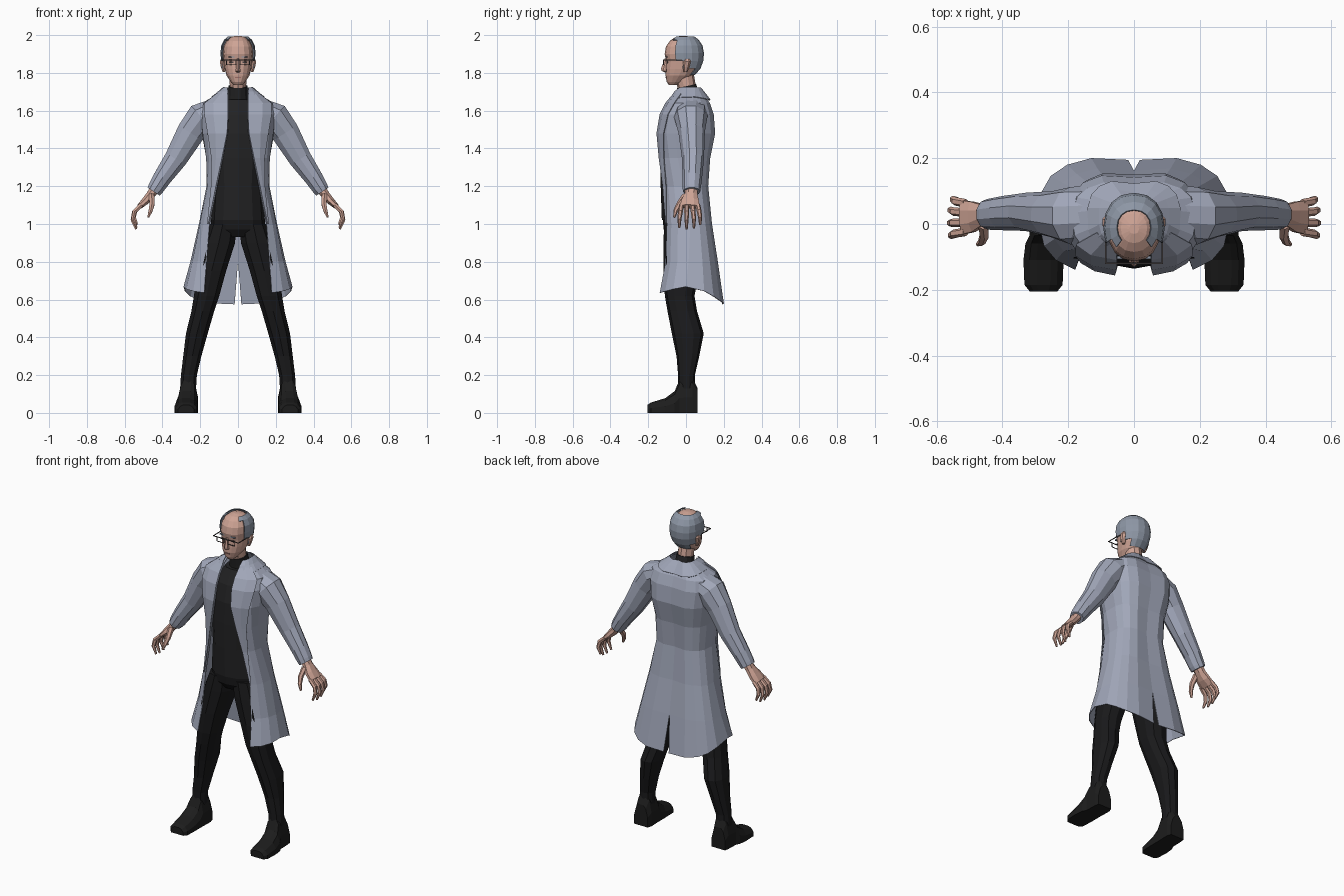
import bpy, bmesh, math
from mathutils import Vector


def material(name, *rgb):
    m = bpy.data.materials.new(name)
    m.diffuse_color = (*rgb, 1)
    return m


COAT = material("blue grey cloth", .36, .39, .49)
SKIN = material("skin", .62, .37, .30)
HAIR = material("grey hair", .27, .31, .38)
SHIRT = material("black knit", .016, .016, .017)
TROUSER = material("black trouser", .010, .010, .011)
SHOE = material("black leather", .012, .012, .012)
FRAME = material("dark frame", .07, .06, .06)
LIP = material("lip", .33, .15, .13)


def finish(name, bm, mat, mirror=False, thick=0):
    bmesh.ops.recalc_face_normals(bm, faces=bm.faces[:])
    me = bpy.data.meshes.new(name)
    bm.to_mesh(me)
    bm.free()
    me.materials.append(mat)
    ob = bpy.data.objects.new(name, me)
    bpy.context.collection.objects.link(ob)
    if mirror:
        mod = ob.modifiers.new("mirror", 'MIRROR')
        mod.merge_threshold = .001
    if thick:
        mod = ob.modifiers.new("cloth", 'SOLIDIFY')
        mod.thickness, mod.offset = thick, 0
    return ob


def loft(name, rings, mat, mirror=False, closed=True, thick=0, keep=None):
    """Bridge a list of rings; keep is an optional rule on face centres."""
    bm = bmesh.new()
    vs = [[bm.verts.new(p) for p in r] for r in rings]
    n = len(vs[0])
    for a, b in zip(vs, vs[1:]):
        for i in range(n if closed else n - 1):
            j = (i + 1) % n
            bm.faces.new((a[i], a[j], b[j], b[i]))
    if closed and not keep:
        bm.faces.new(vs[0])
        bm.faces.new(vs[-1])
    if keep:
        bad = [f for f in bm.faces if not keep(f.calc_center_median())]
        bmesh.ops.delete(bm, geom=bad, context='FACES')
    return finish(name, bm, mat, mirror, thick)


def spow(v, e):
    return math.copysign(abs(v) ** e, v)


def level(z, cx, rx, yf, yb, n=12, e=.85):
    """Horizontal rounded ring between front yf and back yb."""
    ts = [2 * math.pi * i / n for i in range(n)]
    return [Vector((cx + rx * spow(math.sin(t), e),
                    (yf + yb) / 2 - (yb - yf) / 2 * spow(math.cos(t), e), z)) for t in ts]


def tube(name, pts, mat, n=8, mirror=True):
    """Limb along points (x, y, z, radius across, radius along y)."""
    ps = [Vector(p[:3]) for p in pts]
    rings = []
    for i, p in enumerate(pts):
        d = (ps[min(i + 1, len(ps) - 1)] - ps[max(i - 1, 0)]).normalized()
        a = d.cross(Vector((0, 1, 0))).normalized()
        b = a.cross(d)
        ts = [2 * math.pi * (k + .5) / n for k in range(n)]
        rings.append([ps[i] + a * p[3] * math.cos(t) + b * p[4] * math.sin(t) for t in ts])
    return loft(name, rings, mat, mirror)


def boxes(name, items, mat, mirror=False):
    bm = bmesh.new()
    for c, s in items:
        r = bmesh.ops.create_cube(bm, size=1)
        for v in r["verts"]:
            v.co = Vector([c[k] + v.co[k] * s[k] for k in range(3)])
    return finish(name, bm, mat, mirror)


# Coat levels: front edge x, side x, front y, back y, z at front, side, back
ROWS = [(.178, .287, -.155, .205, .63, .67, .575),
        (.167, .25, -.125, .172, .8, .8, .8),
        (.15, .205, -.122, .14, 1.0, 1.0, 1.0),
        (.11, .165, -.13, .12, 1.2, 1.2, 1.2),
        (.08, .168, -.14, .132, 1.35, 1.35, 1.35),
        (.055, .19, -.147, .16, 1.48, 1.48, 1.48),
        (.05, .2, -.13, .152, 1.58, 1.58, 1.58),
        (.05, .185, -.10, .13, 1.64, 1.64, 1.64),
        (.05, .11, -.06, .10, 1.69, 1.69, 1.68),
        (.05, .075, -.035, .08, 1.71, 1.715, 1.71)]


def coat_point(row, u, grow=0):
    """Point on half the coat: u runs 0 (front edge) to 1 (centre back)."""
    xf, xs, yf, yb, zf, zs, zb = row
    t0 = math.asin((xf / xs) ** (1 / .7))
    t = t0 + (math.pi - t0) * u
    c = math.cos(t)
    z = zs + (zf - zs) * max(c, 0) + (zb - zs) * max(-c, 0)
    x = (xs + grow) * abs(math.sin(t)) ** .7
    y = (yf + yb) / 2 - ((yb - yf) / 2 + grow) * spow(c, .7)
    if u == 1:                                  # centre back seam and open vent
        x = .018 if z < .7 else 0
        y -= .012
    return Vector((x, y, z))


US = [i / 8 for i in range(9)]
loft("coat", [[coat_point(r, u) for u in US] for r in ROWS], COAT, True, False, .004)
# Lapel narrows down the front edge
LAPEL = [.02, .10, .16, .22, .26, .30, .30]
loft("lapel", [[coat_point(r, w * k, .009) for k in (0, .5, 1)]
               for r, w in zip(ROWS[2:9], LAPEL)], COAT, True, False, .004)
# Folded collar round the neck
COLLAR = [(.052, .135, -.085, .128, 1.655, 1.675, 1.655),
          (.052, .10, -.06, .10, 1.70, 1.70, 1.69),
          (.052, .07, -.04, .075, 1.72, 1.725, 1.72)]
loft("collar", [[coat_point(r, u, .006) for u in US] for r in COLLAR], COAT, True, False, .004)
# Sleeves
tube("sleeve", [(.12, .03, 1.61, .06, .085), (.19, .025, 1.565, .087, .088),
                (.25, .03, 1.485, .078, .070), (.33, .037, 1.345, .063, .058),
                (.40, .033, 1.245, .051, .052), (.435, .03, 1.19, .045, .048),
                (.447, .03, 1.172, .040, .046)], COAT, 10)

# Shirt and roll neck
loft("shirt", [level(*r) for r in [
    (1.02, 0, .142, -.128, .10), (1.2, 0, .13, -.134, .10), (1.35, 0, .14, -.136, .11),
    (1.48, 0, .14, -.133, .12), (1.58, 0, .13, -.108, .11), (1.66, 0, .075, -.062, .08)]], SHIRT)
tube("roll_neck", [(0, .03, 1.63, .062, .072), (0, .012, 1.69, .054, .058),
                   (0, .003, 1.73, .052, .053)], SHIRT, 12, False)

# Trousers
loft("trouser_hips", [level(*r) for r in [
    (.93, 0, .11, -.09, .08), (.97, 0, .145, -.118, .10), (1.03, 0, .142, -.124, .10)]], TROUSER)
loft("trouser_leg", [level(*r, n=10) for r in [
    (1.0, .08, .075, -.115, .10), (.9, .102, .09, -.12, .10), (.75, .14, .08, -.12, .07),
    (.62, .166, .07, -.112, .045), (.54, .186, .063, -.098, .058), (.42, .218, .06, -.075, .094),
    (.3, .242, .05, -.05, .07), (.2, .26, .044, -.042, .047), (.1, .266, .044, -.04, .047)]],
    TROUSER, True)

# Shoes, lofted from toe to heel: y, centre x, half width, top z
SHOES = [(-.205, .275, .042, .042), (-.185, .275, .058, .055), (-.11, .275, .061, .078),
         (-.06, .272, .058, .115), (-.035, .266, .052, .175), (.035, .264, .052, .185),
         (.062, .266, .046, .13)]
loft("shoe", [[Vector((cx + a * w, y, b * h)) for a, b in
               ((-1, 0), (-1, .45), (-.7, .85), (-.35, 1), (.35, 1), (.7, .85), (1, .45), (1, 0))]
              for y, cx, w, h in SHOES], SHOE, True)

# Hands
tube("palm", [(.438, .03, 1.19, .028, .034), (.462, .027, 1.155, .025, .036),
              (.49, .022, 1.122, .022, .05), (.522, .02, 1.092, .015, .056)], SKIN)
for i, (y0, y1, s) in enumerate([(.063, .075, .85), (.034, .042, 1), (.004, .003, 1.04),
                                 (-.024, -.035, .97)]):
    mid = (y0 + y1) / 2
    tube(f"finger_{i + 1}", [(.512, y0, 1.10, .013, .013),
                             (.512 + .037 * s, mid, 1.10 - .035 * s, .013, .013),
                             (.512 + .045 * s, y1, 1.10 - .075 * s, .011, .011),
                             (.512 + .026 * s, y1, 1.10 - .122 * s, .006, .006)], SKIN, 6)
tube("thumb", [(.458, .0, 1.15, .017, .02), (.455, -.035, 1.105, .015, .016),
               (.463, -.055, 1.07, .012, .012), (.475, -.062, 1.035, .006, .006)], SKIN, 6)

# Head and neck
HEAD = [(1.735, 0, .022, -.09, -.05), (1.752, 0, .038, -.102, -.01), (1.785, 0, .06, -.108, .035),
        (1.82, 0, .070, -.108, .065), (1.86, 0, .076, -.105, .08), (1.90, 0, .08, -.113, .083),
        (1.94, 0, .076, -.106, .076), (1.97, 0, .061, -.085, .056), (1.988, 0, .04, -.058, .032),
        (1.996, 0, .015, -.03, 0)]
loft("head", [level(*r, n=16, e=.9) for r in HEAD], SKIN)
tube("neck", [(0, .012, 1.69, .045, .046), (0, -.012, 1.80, .047, .052)], SKIN, 10, False)


# Hair covers the sides and back, leaving a bald crown
def has_hair(c):
    back = c.y > .03 and c.z < 1.99
    side = abs(c.x) > .05 and c.y > -.06 and c.z > 1.87
    temple = abs(c.x) > .05 and c.y > .0 and c.z > 1.83
    return back or side or temple


loft("hair", [level(z + .004, 0, rx + .011, yf - .006, yb + .01, n=16, e=.9)
              for z, _, rx, yf, yb in HEAD[2:9]], HAIR, keep=has_hair, thick=.004)

# Nose, ears, mouth, eyes and brows
loft("nose", [level(*r, n=6, e=1) for r in [
    (1.875, 0, .007, -.114, -.08), (1.822, 0, .013, -.132, -.08),
    (1.81, 0, .017, -.128, -.08), (1.803, 0, .011, -.112, -.08)]], SKIN)
loft("ear", [level(*r, n=6, e=1) for r in [
    (1.805, .075, .008, -.012, .008), (1.83, .08, .012, -.016, .018),
    (1.86, .085, .013, -.016, .026), (1.873, .084, .007, -.008, .02)]], SKIN, True)
boxes("mouth", [((0, -.106, 1.776), (.034, .006, .005))], LIP)
boxes("eye", [((.034, -.098, 1.857), (.022, .008, .007))], FRAME, True)
boxes("brow", [((.035, -.102, 1.884), (.032, .009, .006))], HAIR, True)

# Spectacles: rims, bridge and side arms
boxes("spectacles", [((.042, -.119, 1.868), (.084, .004, .004)),
                     ((.037, -.119, 1.842), (.048, .004, .003)),
                     ((.013, -.119, 1.855), (.003, .004, .026)),
                     ((.061, -.119, 1.855), (.003, .004, .026)),
                     ((.086, -.06, 1.868), (.004, .122, .004))], FRAME, True)
